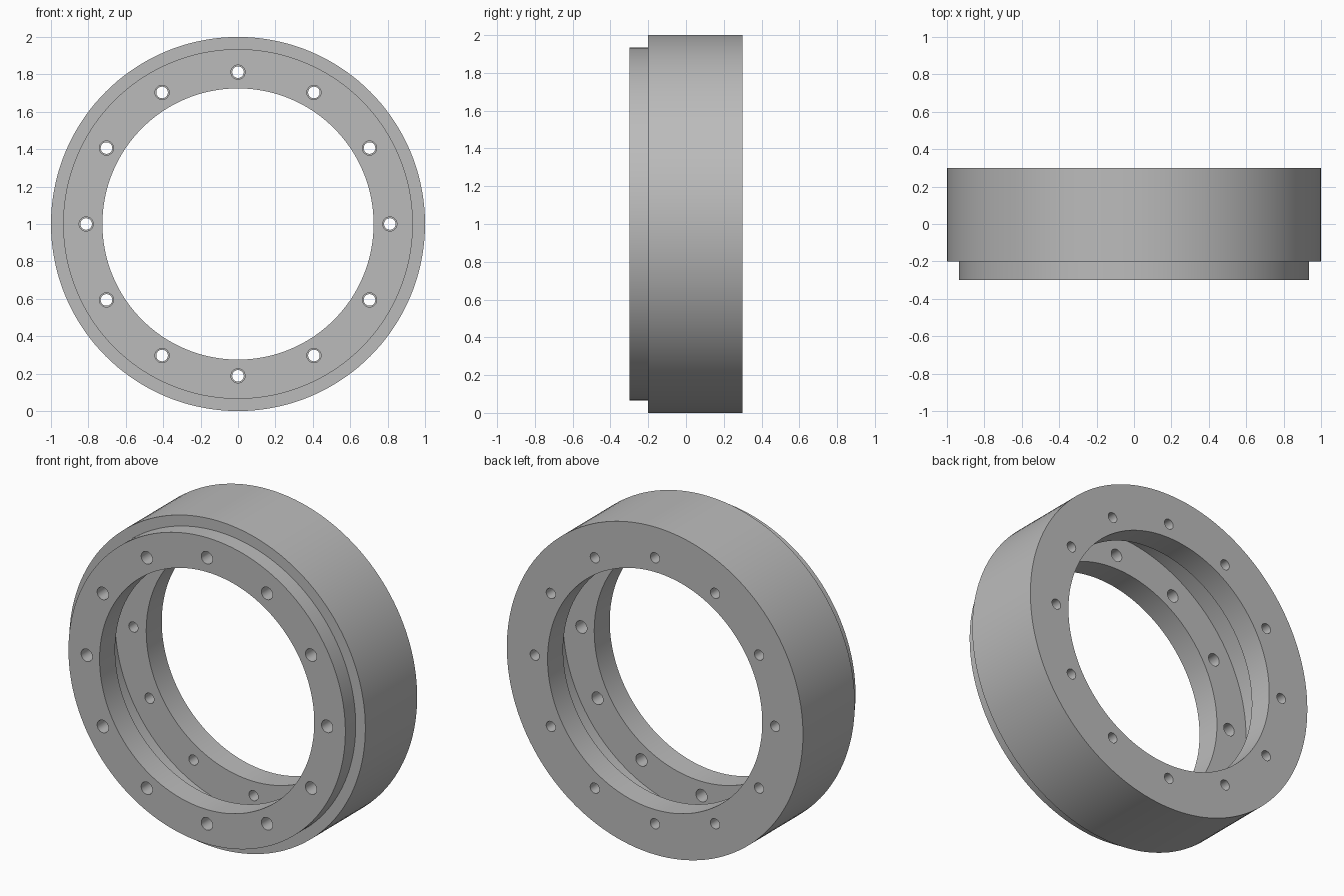
import bpy
import bmesh
import math
from mathutils import Matrix, Vector

cube = bpy.data.objects.get("Cube")
if cube:
    bpy.data.objects.remove(cube, do_unlink=True)

CENTRE = Vector((0, 0, 1))
OUTER, SPIGOT, BORE, CAVITY = 1.0, 0.935, 0.725, 0.935
FRONT, SHOULDER, BACK = -0.3, -0.2, 0.3
FLANGE = 0.15
HOLES, BOLT_RADIUS = 12, 0.812

grey = bpy.data.materials.new("metal grey")
grey.use_nodes = True
colour = (0.5, 0.5, 0.5, 1)
grey.diffuse_color = colour
grey.node_tree.nodes["Principled BSDF"].inputs["Base Color"].default_value = colour


def make_object(name, bm):
    bmesh.ops.recalc_face_normals(bm, faces=bm.faces)
    mesh = bpy.data.meshes.new(name)
    bm.to_mesh(mesh)
    bm.free()
    mesh.materials.append(grey)
    obj = bpy.data.objects.new(name, mesh)
    bpy.context.collection.objects.link(obj)
    return obj


# Hollow ring: closed (radius, y) section spun about the y axis
section = [(BORE, FRONT), (SPIGOT, FRONT), (SPIGOT, SHOULDER), (OUTER, SHOULDER),
           (OUTER, BACK), (BORE, BACK), (BORE, BACK - FLANGE),
           (CAVITY, BACK - FLANGE), (CAVITY, FRONT + FLANGE), (BORE, FRONT + FLANGE)]
bm = bmesh.new()
verts = [bm.verts.new(CENTRE + Vector((r, y, 0))) for r, y in section]
edges = [bm.edges.new((v, verts[i - 1])) for i, v in enumerate(verts)]
bmesh.ops.spin(bm, geom=verts + edges, cent=CENTRE, axis=(0, 1, 0),
               angle=math.tau, steps=144, use_merge=True)
bmesh.ops.remove_doubles(bm, verts=bm.verts, dist=1e-4)
ring = make_object("flanged_ring", bm)

# Bolt holes: wider through the front flange, narrower through the back one
bm = bmesh.new()
for y, radius in ((FRONT + FLANGE / 2, 0.038), (BACK - FLANGE / 2, 0.031)):
    for i in range(HOLES):
        a = math.tau * i / HOLES
        spot = CENTRE + Vector((BOLT_RADIUS * math.cos(a), y, BOLT_RADIUS * math.sin(a)))
        bmesh.ops.create_cone(bm, cap_ends=True, segments=32, radius1=radius,
                              radius2=radius, depth=FLANGE + 0.04,
                              matrix=Matrix.Translation(spot) @ Matrix.Rotation(math.pi / 2, 4, "X"))
cutter = make_object("bolt_hole_cutter", bm)
cutter.hide_render = True

cut = ring.modifiers.new("bolt holes", "BOOLEAN")
cut.operation = "DIFFERENCE"
cut.solver = "EXACT"
cut.object = cutter

bpy.ops.object.select_all(action="DESELECT")
ring.select_set(True)
bpy.context.view_layer.objects.active = ring
bpy.ops.object.modifier_apply(modifier=cut.name)
bpy.data.objects.remove(cutter, do_unlink=True)
bpy.ops.object.shade_smooth_by_angle(angle=math.radians(30))
